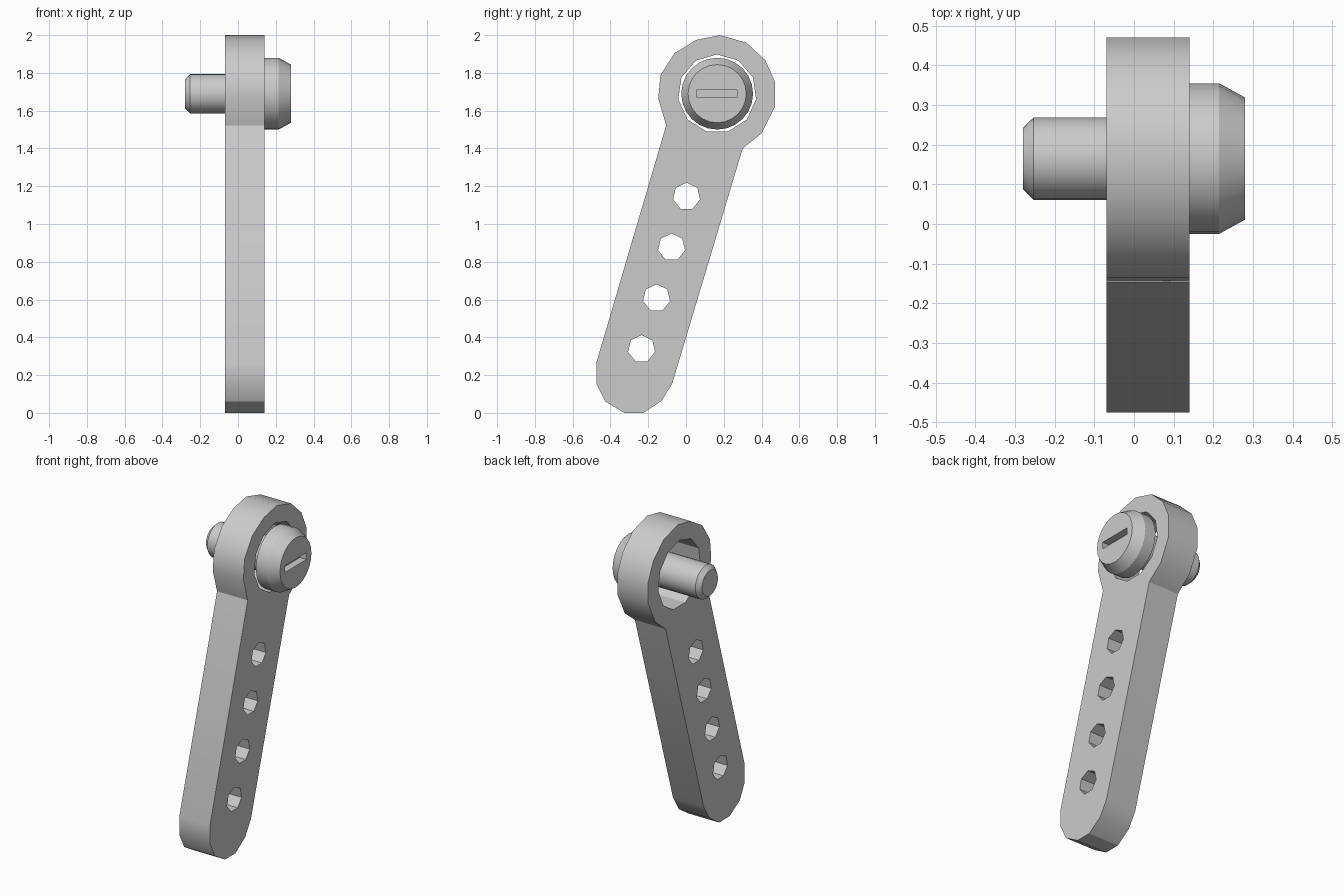
import bpy, bmesh
from math import sin, cos, pi, radians

default = bpy.data.objects.get("Cube")
if default:
    bpy.data.objects.remove(default, do_unlink=True)

# Single plain grey
grey = bpy.data.materials.new("plain grey")
grey.use_nodes = True
grey.diffuse_color = (0.6, 0.6, 0.6, 1)
grey.node_tree.nodes["Principled BSDF"].inputs["Base Color"].default_value = (0.6, 0.6, 0.6, 1)

PIVOT = (0.165, 1.69)          # y, z of the ring and bolt axis
BACK, FACE = -0.07, 0.14       # x extent of the lever plate


def loft(name, sections):
    """Skin equal-length (y, z) outlines placed at successive x, with end caps."""
    bm = bmesh.new()
    loops = [[bm.verts.new((x, y, z)) for y, z in pts] for x, pts in sections]
    for a, b in zip(loops, loops[1:]):
        for i in range(len(a)):
            j = (i + 1) % len(a)
            bm.faces.new((a[i], a[j], b[j], b[i]))
    bm.faces.new(loops[0][::-1])
    bm.faces.new(loops[-1])
    bmesh.ops.recalc_face_normals(bm, faces=bm.faces)
    mesh = bpy.data.meshes.new(name)
    bm.to_mesh(mesh)
    bm.free()
    mesh.materials.append(grey)
    obj = bpy.data.objects.new(name, mesh)
    bpy.context.collection.objects.link(obj)
    return obj


def ngon(center, radius, sides):
    """Regular polygon with one corner pointing up."""
    return [(center[0] - radius * sin(2 * pi * i / sides),
             center[1] + radius * cos(2 * pi * i / sides)) for i in range(sides)]


def select_only(obj):
    bpy.ops.object.select_all(action="DESELECT")
    obj.select_set(True)
    bpy.context.view_layer.objects.active = obj


def cut(obj, cutter):
    cutter.hide_render = True
    mod = obj.modifiers.new("cut", "BOOLEAN")
    mod.operation, mod.solver, mod.object = "DIFFERENCE", "EXACT", cutter
    select_only(obj)
    bpy.ops.object.modifier_apply(modifier=mod.name)
    bpy.data.objects.remove(cutter, do_unlink=True)


def smooth(obj, angle=30):
    select_only(obj)
    bpy.ops.object.shade_smooth_by_angle(angle=radians(angle))


# Lever plate: faceted ring end running into a leaning round-ended arm
outline = [
    (0.18, 2.0), (0.055, 1.975), (-0.06, 1.905), (-0.135, 1.79), (-0.147, 1.665),
    (-0.105, 1.522), (-0.475, 0.265), (-0.475, 0.155), (-0.427, 0.06),
    (-0.326, 0.0), (-0.225, 0.0), (-0.13, 0.063), (-0.073, 0.155),
    (0.3, 1.4), (0.4, 1.48), (0.47, 1.62), (0.47, 1.755), (0.42, 1.867), (0.32, 1.96),
]
lever = loft("lever_arm", [(BACK, outline), (FACE, outline)])


def drill(center, radius, sides):
    pts = ngon(center, radius, sides)
    cut(lever, loft("hole_cutter", [(BACK - 0.1, pts), (FACE + 0.1, pts)]))


# Ring opening and the row of arm holes
drill(PIVOT, 0.208, 11)
for i in range(4):
    drill((0.003 - 0.0795 * i, 1.146 - 0.269 * i), 0.073, 7)
smooth(lever)


def turned(name, profile, sides=24):
    return loft(name, [(x, ngon(PIVOT, r, sides)) for x, r in profile])


# Bolt shaft with chamfered tip
shaft = turned("bolt_shaft", [(-0.28, 0.078), (-0.253, 0.104), (FACE, 0.104)])
smooth(shaft)

# Bolt head with bevelled rim and screwdriver slot
head = turned("bolt_head", [(FACE, 0.19), (0.215, 0.19), (0.28, 0.154)])
y, z = PIVOT
slot = [(y - 0.106, z - 0.021), (y + 0.106, z - 0.021),
        (y + 0.106, z + 0.021), (y - 0.106, z + 0.021)]
cut(head, loft("slot_cutter", [(0.235, slot), (0.35, slot)]))
smooth(head, 25)
